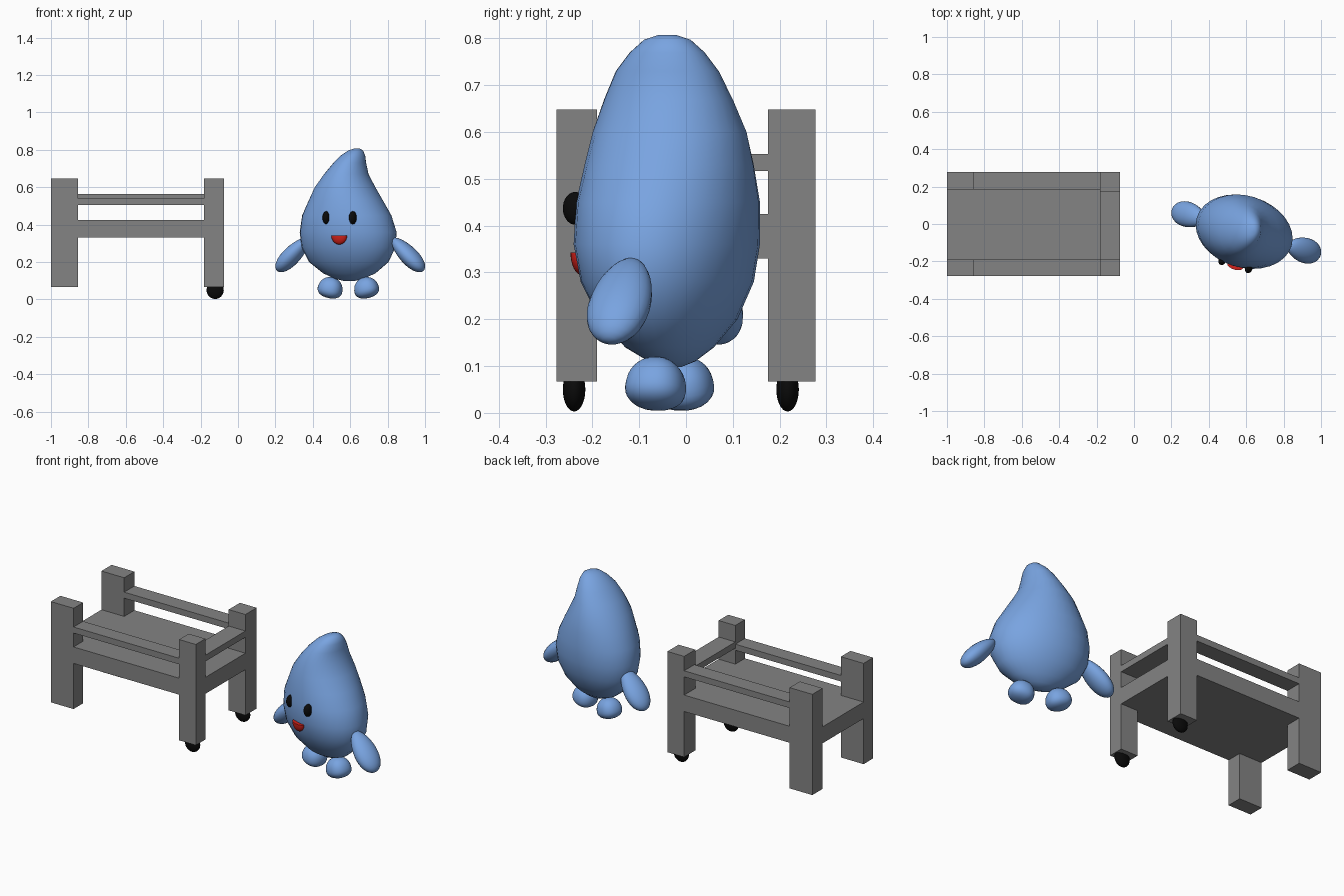
import bpy, bmesh
from math import sin, cos, pi, radians, sqrt
from mathutils import Vector, Matrix

cube = bpy.data.objects.get("Cube")
if cube:
    bpy.data.objects.remove(cube)


def material(name, color):
    mat = bpy.data.materials.new(name)
    mat.diffuse_color = (*color, 1)
    mat.use_nodes = True
    bsdf = next(n for n in mat.node_tree.nodes if n.type == 'BSDF_PRINCIPLED')
    bsdf.inputs["Base Color"].default_value = (*color, 1)
    return mat


GREY = material("grey", (0.23, 0.23, 0.23))
BLUE = material("blue", (0.19, 0.37, 0.75))
BLACK = material("black", (0.003, 0.003, 0.003))
RED = material("red", (0.65, 0.015, 0.01))


def finish(name, bm, mat, smooth=False):
    """Turn a bmesh into a scene object with one material."""
    bmesh.ops.recalc_face_normals(bm, faces=bm.faces)
    for face in bm.faces:
        face.smooth = smooth
    mesh = bpy.data.meshes.new(name)
    bm.to_mesh(mesh)
    bm.free()
    mesh.materials.append(mat)
    obj = bpy.data.objects.new(name, mesh)
    bpy.context.collection.objects.link(obj)
    return obj


def box(name, xs, ys, zs, mat=GREY):
    """Box given by its lower and upper limit on each axis."""
    bm = bmesh.new()
    bmesh.ops.create_cube(bm, size=1)
    for v in bm.verts:
        v.co = [lim[0] + (c + 0.5) * (lim[1] - lim[0])
                for c, lim in zip(v.co, (xs, ys, zs))]
    return finish(name, bm, mat)


YAW = radians(-17)


def blob(name, center, radii, mat, taper=0, tilt=0, yaw=YAW, power=1, flat_top=False):
    """Smooth ellipsoid that can narrow upward, lean, and be cut in half."""
    bm = bmesh.new()
    bmesh.ops.create_uvsphere(bm, u_segments=24, v_segments=16, radius=1)
    if flat_top:
        cut = bmesh.ops.bisect_plane(bm, geom=bm.verts[:] + bm.edges[:] + bm.faces[:],
                                     plane_co=(0, 0, 0.01), plane_no=(0, 0, 1),
                                     clear_outer=True)
        rim = [e for e in cut["geom_cut"] if isinstance(e, bmesh.types.BMEdge)]
        bmesh.ops.contextual_create(bm, geom=rim)
    for v in bm.verts:
        v.co = [abs(c) ** power * (1 if c > 0 else -1) for c in v.co]
        k = 1 - taper * v.co.z
        v.co = (v.co.x * k * radii[0], v.co.y * k * radii[1], v.co.z * radii[2])
    bm.transform(Matrix.Translation(center) @ Matrix.Rotation(yaw, 4, 'Z')
                 @ Matrix.Rotation(radians(tilt), 4, 'Y'))
    obj = finish(name, bm, mat, True)
    if flat_top:
        for p in obj.data.polygons:
            p.use_smooth = p.normal.z < 0.9
    return obj


# Cart: limits of the posts on each axis
END_A, END_B = (-1, -0.855), (-0.182, -0.075)
FRONT, BACK = (-0.277, -0.19), (0.184, 0.277)
BACK_B = (0.175, 0.277)
POST_Z = (0.067, 0.648)
box("front_post_a", END_A, FRONT, POST_Z)
box("back_post_a", END_A, BACK, POST_Z)
box("front_post_b", END_B, FRONT, POST_Z)
box("back_post_b", END_B, BACK_B, POST_Z)

# Cart bed and rails, one end left open
box("cart_bed", (-1, -0.075), (-0.277, 0.277), (0.33, 0.425))
box("front_rail", (-0.855, -0.182), FRONT, (0.505, 0.54))
box("back_rail", (-0.855, -0.182), BACK, (0.53, 0.565))
box("end_rail", END_B, (-0.19, 0.175), (0.517, 0.553))

# Wheels under the railed end
for name, y in (("front_wheel", -0.239), ("back_wheel", 0.217)):
    blob(name, (-0.122, y, 0.05), (0.046, 0.024, 0.047), BLACK, yaw=0)

# Drop-shaped body: height, x limits, y limits of each ring
RINGS = [
    (0.098, 0.57, 0.62, -0.05, -0.01),
    (0.11, 0.52, 0.67, -0.08, 0.02),
    (0.14, 0.455, 0.735, -0.13, 0.06),
    (0.2, 0.38, 0.805, -0.185, 0.11),
    (0.28, 0.34, 0.842, -0.225, 0.145),
    (0.36, 0.33, 0.848, -0.24, 0.158),
    (0.45, 0.343, 0.82, -0.235, 0.158),
    (0.53, 0.378, 0.775, -0.217, 0.145),
    (0.6, 0.41, 0.735, -0.2, 0.13),
    (0.67, 0.46, 0.698, -0.175, 0.1),
    (0.73, 0.51, 0.685, -0.15, 0.07),
    (0.77, 0.55, 0.68, -0.12, 0.04),
    (0.797, 0.59, 0.668, -0.09, 0.01),
    (0.807, 0.62, 0.65, -0.06, -0.02),
]
SIDES = 32
cc, ss = cos(YAW) ** 2, sin(YAW) ** 2
side_dir = Vector((cos(YAW), sin(YAW), 0))
back_dir = Vector((-sin(YAW), cos(YAW), 0))
bm = bmesh.new()
loops = []
for z, x0, x1, y0, y1 in RINGS:
    hx, hy = ((x1 - x0) / 2) ** 2, ((y1 - y0) / 2) ** 2
    # radii of the turned ellipse that fills these limits
    a = sqrt((hx * cc - hy * ss) / (cc - ss))
    b = sqrt((hy * cc - hx * ss) / (cc - ss))
    mid = Vector(((x0 + x1) / 2, (y0 + y1) / 2, z))
    angles = [2 * pi * i / SIDES for i in range(SIDES)]
    loops.append([bm.verts.new(mid + side_dir * a * cos(t) + back_dir * b * sin(t))
                  for t in angles])
for low, high in zip(loops, loops[1:]):
    for i in range(SIDES):
        j = (i + 1) % SIDES
        bm.faces.new((low[i], low[j], high[j], high[i]))
bm.faces.new(loops[0])
bm.faces.new(loops[-1])
finish("drop_body", bm, BLUE, True)

# Arms, feet and eyes, paired across the turned body
for side, label in ((1, "left"), (-1, "right")):
    arm = Vector((0.6, -0.045, 0.24)) + side_dir * 0.322 * side
    blob(label + "_arm", arm, (0.047, 0.067, 0.122), BLUE, taper=0.15, tilt=-45 * side)
    foot = Vector((0.59, -0.035, 0.063)) + side_dir * 0.1 * side
    blob(label + "_foot", foot, (0.065, 0.063, 0.056), BLUE, taper=0.14,
         tilt=-14 * side, power=0.88)
    eye = Vector((0.543, -0.215, 0.437)) + side_dir * 0.074 * side
    blob(label + "_eye", eye, (0.02, 0.027, 0.035), BLACK)

# Mouth, a half ellipsoid with a flat top
blob("mouth", (0.541, -0.222, 0.342), (0.044, 0.022, 0.048), RED, flat_top=True)
